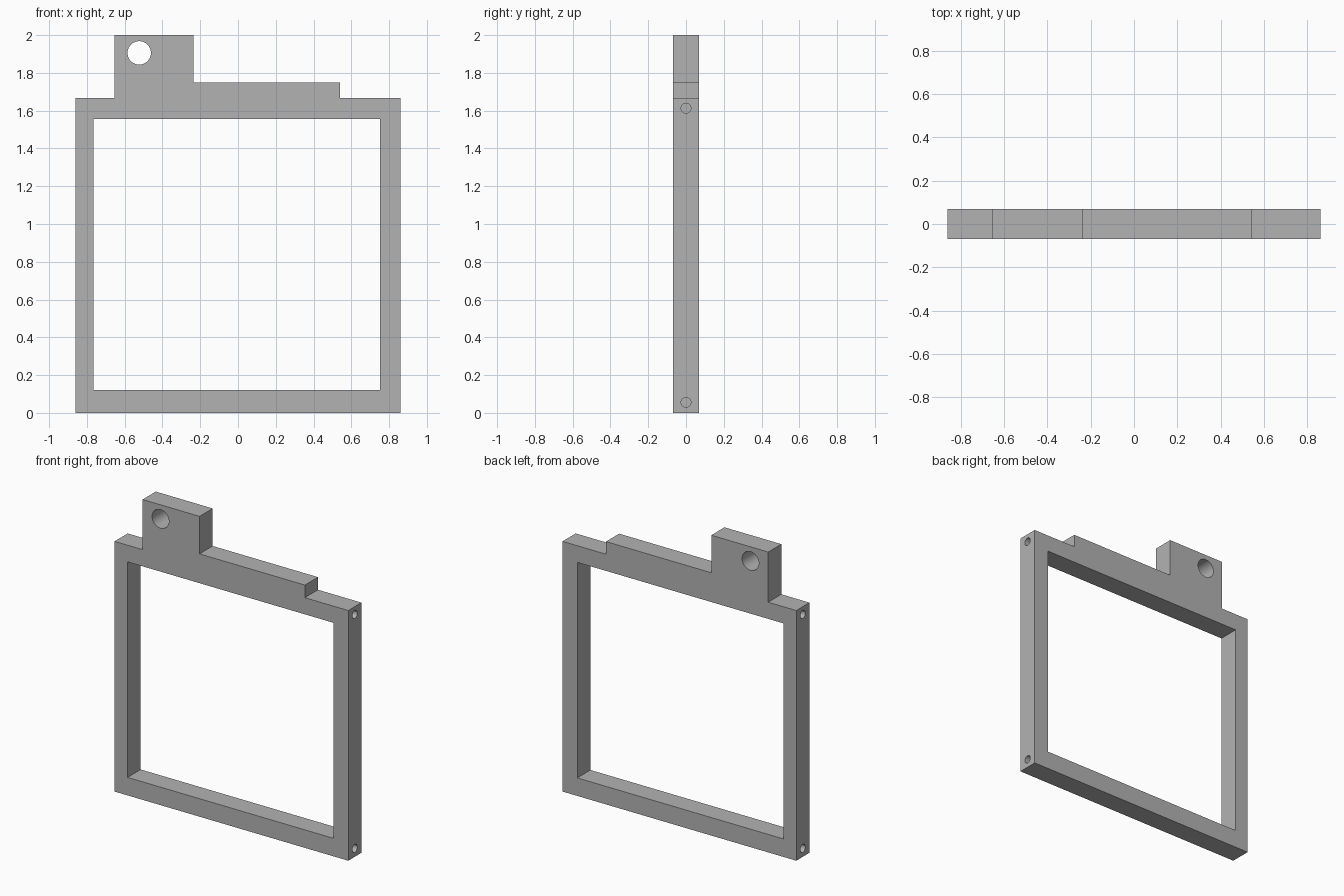
import bpy, bmesh
from math import pi
from mathutils import Matrix

if "Cube" in bpy.data.objects:
    bpy.data.objects.remove(bpy.data.objects["Cube"])

HALF_W, HALF_D = 0.861, 0.069

grey = bpy.data.materials.new("plain grey")
grey.use_nodes = True
colour = (0.45, 0.45, 0.45, 1)
grey.diffuse_color = colour
grey.node_tree.nodes["Principled BSDF"].inputs["Base Color"].default_value = colour


def add_object(name, bm):
    bmesh.ops.recalc_face_normals(bm, faces=bm.faces)
    mesh = bpy.data.meshes.new(name)
    bm.to_mesh(mesh)
    bm.free()
    mesh.materials.append(grey)
    obj = bpy.data.objects.new(name, mesh)
    bpy.context.collection.objects.link(obj)
    return obj


def prism(name, outline, half_depth):
    """Extrude an x-z outline along y."""
    bm = bmesh.new()
    face = bm.faces.new([bm.verts.new((x, -half_depth, z)) for x, z in outline])
    extruded = bmesh.ops.extrude_face_region(bm, geom=[face])
    verts = [v for v in extruded["geom"] if isinstance(v, bmesh.types.BMVert)]
    bmesh.ops.translate(bm, verts=verts, vec=(0, 2 * half_depth, 0))
    return add_object(name, bm)


def drill(name, centre, radius, length, axis):
    """Cylinder cutter whose length runs along the given axis."""
    turn = Matrix.Rotation(pi / 2, 4, "Y" if axis == "X" else "X")
    bm = bmesh.new()
    bmesh.ops.create_cone(bm, cap_ends=True, segments=40, radius1=radius,
                          radius2=radius, depth=length,
                          matrix=Matrix.Translation(centre) @ turn)
    return add_object(name, bm)


# Stepped outer outline with the hanging tab on top
frame = prism("frame", [
    (-HALF_W, 0), (HALF_W, 0), (HALF_W, 1.666), (0.541, 1.666),
    (0.541, 1.75), (-0.235, 1.75), (-0.235, 2), (-0.654, 2),
    (-0.654, 1.666), (-HALF_W, 1.666)], HALF_D)

# Window opening and tab hole
cutters = [
    prism("window_cutter", [(-0.765, 0.12), (0.752, 0.12),
                            (0.752, 1.555), (-0.765, 1.555)], 0.2),
    drill("tab_hole_cutter", (-0.523, 0, 1.906), 0.062, 0.4, "Y"),
]

# Blind screw holes in both ends of the top and bottom rails
for side, sign in (("left", 1), ("right", -1)):
    for level, z in (("top", 1.613), ("bottom", 0.056)):
        cutters.append(drill(f"{side}_{level}_screw_cutter",
                             (sign * HALF_W, 0, z), 0.026, 0.3, "X"))

for cutter in cutters:
    cutter.hide_render = True
    cutter.hide_set(True)
    cut = frame.modifiers.new(cutter.name, "BOOLEAN")
    cut.operation = "DIFFERENCE"
    cut.solver = "EXACT"
    cut.object = cutter

# Bake the cuts, then drop the cutters
bpy.context.view_layer.objects.active = frame
frame.select_set(True)
for cutter in cutters:
    bpy.ops.object.modifier_apply(modifier=cutter.name)
    bpy.data.objects.remove(cutter)

# Smooth hole walls, crisp corners
bpy.ops.object.shade_smooth_by_angle()
